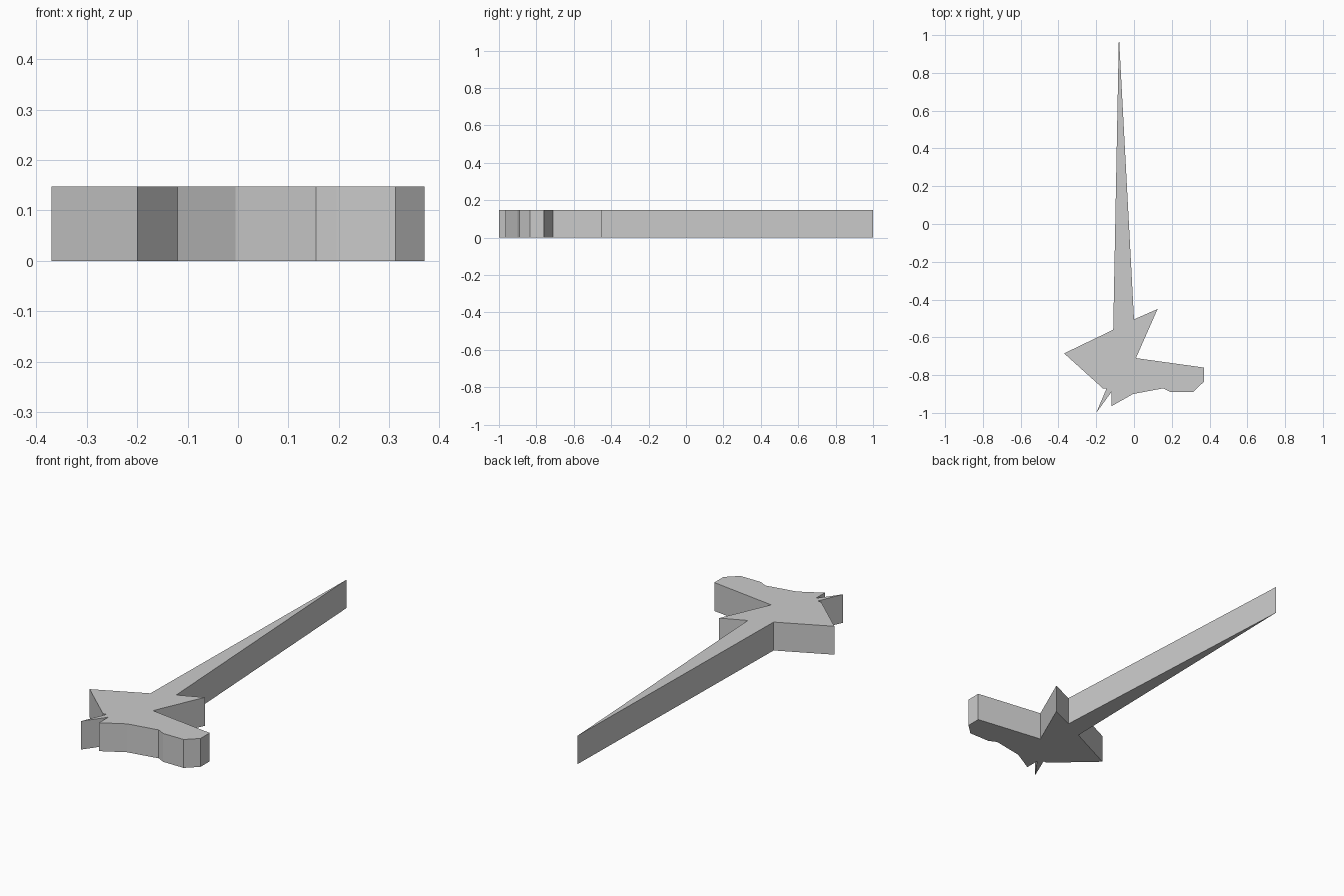
import bpy
import bmesh

cube = bpy.data.objects.get("Cube")
if cube:
    bpy.data.objects.remove(cube, do_unlink=True)

THICKNESS = 0.147

# One flat grey for the whole slab
grey = bpy.data.materials.new("light_grey")
grey.use_nodes = True
colour = (0.6, 0.6, 0.6, 1)
grey.diffuse_color = colour
grey.node_tree.nodes["Principled BSDF"].inputs["Base Color"].default_value = colour

# Outline seen from above, clockwise from the tip of the long spike
spike = [(-0.08, 1.0), (0.0, -0.505)]
short_fin = [(0.125, -0.45), (0.01, -0.71)]
blunt_arm = [(0.37, -0.76), (0.37, -0.835), (0.312, -0.89), (0.195, -0.89), (0.155, -0.87)]
front_edge = [(-0.005, -0.90), (-0.12, -0.965), (-0.12, -0.89)]
thorn = [(-0.2, -1.0), (-0.145, -0.87), (-0.165, -0.87)]
side_fin = [(-0.37, -0.685), (-0.11, -0.56)]
outline = spike + short_fin + blunt_arm + front_edge + thorn + side_fin


def extruded_slab(name, points, height, material):
    """Closed flat-shaded prism from a plan outline."""
    bm = bmesh.new()
    base = bm.faces.new([bm.verts.new((x, y, 0)) for x, y in points])
    result = bmesh.ops.extrude_face_region(bm, geom=[base], use_keep_orig=True)
    top = [g for g in result["geom"] if isinstance(g, bmesh.types.BMVert)]
    bmesh.ops.translate(bm, verts=top, vec=(0, 0, height))
    bmesh.ops.recalc_face_normals(bm, faces=bm.faces)
    mesh = bpy.data.meshes.new(name)
    bm.to_mesh(mesh)
    bm.free()
    mesh.materials.append(material)
    obj = bpy.data.objects.new(name, mesh)
    bpy.context.collection.objects.link(obj)
    return obj


extruded_slab("spiked_slab", outline, THICKNESS, grey)
